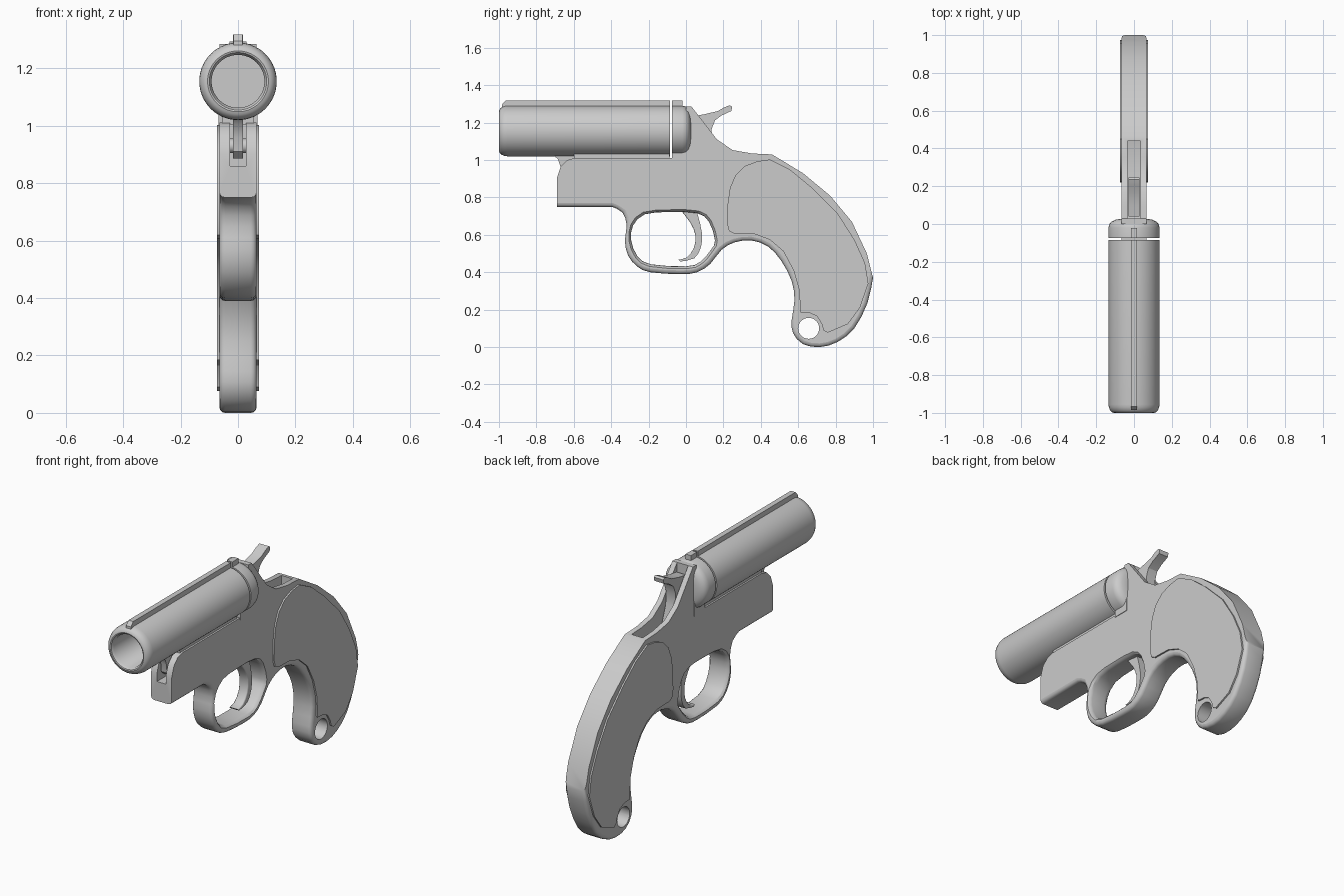
import bpy, bmesh, math

if "Cube" in bpy.data.objects:
    bpy.data.objects.remove(bpy.data.objects["Cube"])


def finish(me, flat_sides):
    me.shade_smooth()
    me.set_sharp_from_angle(angle=math.radians(32))
    if flat_sides:
        for p in me.polygons:
            if abs(p.normal.x) > 0.999:
                p.use_smooth = False


def loft(name, rings, flat_sides=False, soft=(), offset=0.02):
    """Closed solid through equal-length rings of 3D points; soft = outline edges to round."""
    bm = bmesh.new()
    vs = [[bm.verts.new(p) for p in r] for r in rings]
    n = len(vs[0])
    for a, b in zip(vs, vs[1:]):
        for i in range(n):
            j = (i + 1) % n
            bm.faces.new((a[i], a[j], b[j], b[i]))
    bm.faces.new(vs[0])
    bm.faces.new(vs[-1])
    bmesh.ops.recalc_face_normals(bm, faces=bm.faces)
    if soft:
        edges = [bm.edges.get((r[i], r[(i + 1) % n])) for i in soft for r in (vs[0], vs[-1])]
        bmesh.ops.bevel(bm, geom=edges, offset=offset, segments=3, profile=0.5,
                        affect='EDGES', clamp_overlap=True)
    me = bpy.data.meshes.new(name)
    bm.to_mesh(me)
    bm.free()
    finish(me, flat_sides)
    ob = bpy.data.objects.new(name, me)
    bpy.context.collection.objects.link(ob)
    return ob


def prism(name, pts, x0, x1, **kw):
    return loft(name, [[(x, y, z) for y, z in pts] for x in (x0, x1)], True, **kw)


def box(name, w, y0, y1, z0, z1):
    return prism(name, [(y0, z0), (y1, z0), (y1, z1), (y0, z1)], -w, w)


def revolve(name, profile, zc=1.155, n=56):
    return loft(name, [[(r * math.cos(2 * math.pi * i / n), y, zc + r * math.sin(2 * math.pi * i / n))
                        for i in range(n)] for y, r in profile])


def spline(p, n=2, closed=False):
    """Catmull-Rom refinement of a 2D outline."""
    out, m = [], len(p)
    for i in range(m if closed else m - 1):
        q = [p[k % m] if closed else p[min(max(k, 0), m - 1)] for k in range(i - 1, i + 3)]
        for s in range(n):
            t = s / n
            out.append(tuple(0.5 * (2 * b + (c - a) * t + (2 * a - 5 * b + 4 * c - d) * t * t
                                    + (3 * b - a - 3 * c + d) * t ** 3) for a, b, c, d in zip(*q)))
    return out if closed else out + [p[-1]]


def cut(ob, cutters):
    for c in cutters:
        m = ob.modifiers.new("cut", 'BOOLEAN')
        m.operation, m.solver, m.object = 'DIFFERENCE', 'EXACT', c
    dg = bpy.context.evaluated_depsgraph_get()
    me = bpy.data.meshes.new_from_object(ob.evaluated_get(dg))
    ob.modifiers.clear()
    ob.data = me
    finish(me, True)
    for c in cutters:
        bpy.data.objects.remove(c)


# Frame: front block, trigger guard and curved grip in one outline
lower = spline([(-.395, .75), (-.34, .72), (-.317, .65), (-.327, .57), (-.31, .49), (-.26, .43),
                (-.19, .40), (-.03, .39), (.06, .40), (.13, .445), (.19, .52), (.26, .56),
                (.35, .57), (.44, .537), (.51, .46), (.565, .353), (.58, .25), (.565, .145),
                (.572, .075), (.625, .016), (.715, 0), (.81, .027), (.90, .10), (.97, .235),
                (1.0, .37)])
upper = [(.967, .50), (.887, .67), (.77, .81), (.625, .93), (.46, 1.03), (.353, 1.035),
         (.25, 1.053), (.165, 1.11), (.096, 1.2), (.03, 1.285), (0, 1.285), (0, 1.012),
         (-.59, 1.012), (-.635, 1.0), (-.67, .965), (-.69, .905)]
frame = prism("frame", [(-.69, .75)] + lower + upper, -.065, .065, soft=range(len(lower)))

# Openings: guard hole with flared rims, lanyard hole, hinge slot, hammer slot
hole = spline([(-.293, .57), (-.283, .65), (-.22, .71), (-.085, .722), (.06, .716), (.123, .67),
               (.155, .57), (.133, .52), (.075, .455), (0, .432), (-.19, .443), (-.26, .487)],
              2, True)
rings = []
for x, g in ((-.09, .016), (-.065, .012), (-.055, .003), (-.04, 0),
             (.04, 0), (.055, .003), (.065, .012), (.09, .016)):
    rings.append([(x, -.07 + (y + .07) * (1 + g / .22), .58 + (z - .58) * (1 + g / .14))
                  for y, z in hole])
ring_hole = [(.656 + .056 * math.cos(a * math.pi / 16), .10 + .056 * math.sin(a * math.pi / 16))
             for a in range(32)]
cut(frame, [loft("guard_cutter", rings),
            prism("lanyard_cutter", ring_hole, -.1, .1),
            box("hinge_cutter", .028, -.75, -.45, .86, 1.1),
            prism("hammer_cutter", [(.03, 1.35), (.03, 1.0), (.30, .95), (.44, .97), (.44, 1.35)],
                  -.035, .035)])

# Grip panels on both sides
panel = [(.45, 1.003), (.38, .993), (.315, .968), (.265, .92), (.235, .85), (.222, .76), (.22, .66),
         (.23, .62), (.256, .607), (.368, .604), (.45, .573), (.52, .513), (.575, .41),
         (.605, .305), (.612, .185), (.66, .183), (.70, .165), (.725, .125), (.735, .09),
         (.757, .077), (.865, .123), (.93, .21), (.975, .34), (.957, .45), (.90, .575),
         (.81, .716), (.67, .855), (.555, .95)]
for side, s in (("right", 1), ("left", -1)):
    prism("grip_panel_" + side, panel, .055 * s, .074 * s)

# Barrel with open bore, and the breech ring behind it
revolve("barrel", [(-.12, .092), (-.985, .092), (-.998, .1), (-1.0, .106), (-.997, .115),
                   (-.988, .126), (-.97, .133), (-.955, .135), (-.085, .135)])
revolve("breech_ring", [(-.075, .135), (-.02, .135), (-.002, .131), (.012, .12), (.022, .1),
                        (.027, .07)])
box("breech_base", .068, -.075, .02, 1.0, 1.08)
box("barrel_rail", .055, -.6, -.087, 1.005, 1.06)

# Sighting rib and rear sight
prism("sight_rib", [(-.985, 1.27), (-.085, 1.27), (-.085, 1.318), (-.965, 1.318), (-.985, 1.295)],
      -.015, .015)
box("rear_sight", .017, -.075, -.02, 1.27, 1.318)

# Hinge lug under the barrel, with its pin
prism("hinge_lug", [(-.715, 1.03), (-.685, 1.005), (-.67, .96), (-.665, .91), (-.64, .887),
                    (-.58, .887), (-.52, .94), (-.5, 1.03)], -.018, .018)
prism("hinge_pin", [(-.615 + .025 * math.cos(a * math.pi / 8), .93 + .025 * math.sin(a * math.pi / 8))
                    for a in range(16)], -.04, .04)

# Hammer and trigger
prism("hammer", [(.04, 1.235), (.10, 1.245), (.17, 1.262), (.205, 1.282), (.235, 1.293),
                 (.247, 1.285), (.242, 1.262), (.19, 1.238), (.155, 1.212), (.137, 1.165),
                 (.14, 1.09), (.19, .95), (.04, .95)], -.03, .03)
prism("trigger", spline([(-.04, .745), (.02, .67), (.05, .60), (.042, .53), (.005, .48),
                         (-.04, .467)]) + spline([(-.03, .457), (.045, .475), (.08, .535),
                                                  (.085, .61), (.065, .70), (.05, .745)]),
      -.028, .028, soft=range(10), offset=.006)
